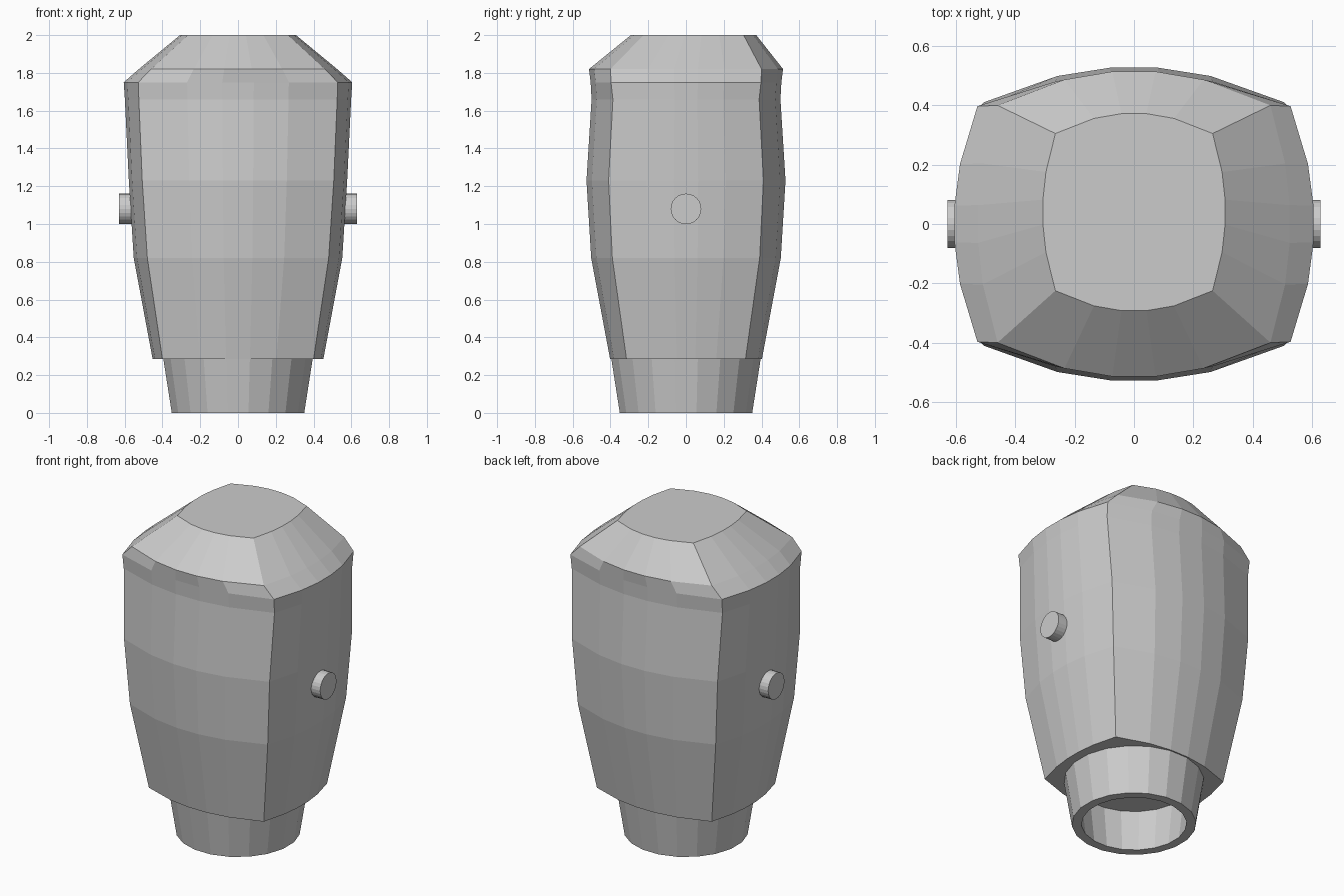
import bpy, bmesh
from math import sin, cos, tan, radians, pi, copysign
from mathutils import Matrix

if "Cube" in bpy.data.objects:
    bpy.data.objects.remove(bpy.data.objects["Cube"])

N = 20  # sides of every lofted part; five facets per bulging side


def bulged_ring(z, mx, my, cx, cy, oy=0.0):
    """Four-cornered ring: corners at (cx, cy), side centres at mx and my."""
    pts = []
    for i in range(N):
        a = radians(9 + 18 * i)
        c, s = cos(a), sin(a)
        on_side = abs(c) >= abs(s) - 1e-6
        t = s / c if on_side else c / s
        g = (1 - t * t) / (1 - tan(radians(9)) ** 2)
        if on_side:
            x = copysign(cx + (mx - cx) * g, c)
            y = cy * copysign(abs(t), s)
        else:
            x = cx * copysign(abs(t), c)
            y = copysign(cy + (my - cy) * g, s)
        pts.append((x, y + oy, z))
    return pts


def round_ring(z, r):
    return [(r * cos(radians(9 + 18 * i)), r * sin(radians(9 + 18 * i)), z) for i in range(N)]


def finish(bm, name):
    bmesh.ops.recalc_face_normals(bm, faces=bm.faces)
    me = bpy.data.meshes.new(name)
    bm.to_mesh(me)
    bm.free()
    ob = bpy.data.objects.new(name, me)
    bpy.context.collection.objects.link(ob)
    return ob


def loft(name, rings):
    """Skin a list of rings and cap both ends."""
    bm = bmesh.new()
    vs = [[bm.verts.new(p) for p in r] for r in rings]
    for a, b in zip(vs, vs[1:]):
        for i in range(N):
            j = (i + 1) % N
            bm.faces.new((a[i], a[j], b[j], b[i]))
    bm.faces.new(vs[0])
    bm.faces.new(vs[-1])
    return finish(bm, name)


# Main shell: z, side x, side y, corner x, corner y, y offset
loft("body", [bulged_ring(*r) for r in (
    (0.285, 0.452, 0.402, 0.40, 0.315),
    (0.82, 0.552, 0.502, 0.48, 0.39),
    (1.23, 0.578, 0.527, 0.507, 0.41),
    (1.66, 0.599, 0.500, 0.525, 0.387),
    (1.75, 0.605, 0.505, 0.528, 0.397),
    (1.82, 0.525, 0.514, 0.46, 0.40),
    (2.0, 0.307, 0.332, 0.265, 0.265, 0.04))])

# Hollow tapered neck: up the outside, across the rim, up the inside to a ceiling
loft("neck", [round_ring(0.284, 0.40), round_ring(0, 0.355),
              round_ring(0, 0.30), round_ring(0.27, 0.33)])

# Side pegs
for side, label in ((1, "right"), (-1, "left")):
    bm = bmesh.new()
    bmesh.ops.create_cone(
        bm, cap_ends=True, segments=24, radius1=0.081, radius2=0.081, depth=0.13,
        matrix=Matrix.Translation((side * 0.564, 0, 1.08)) @ Matrix.Rotation(pi / 2, 4, 'Y'))
    finish(bm, label + "_peg")
